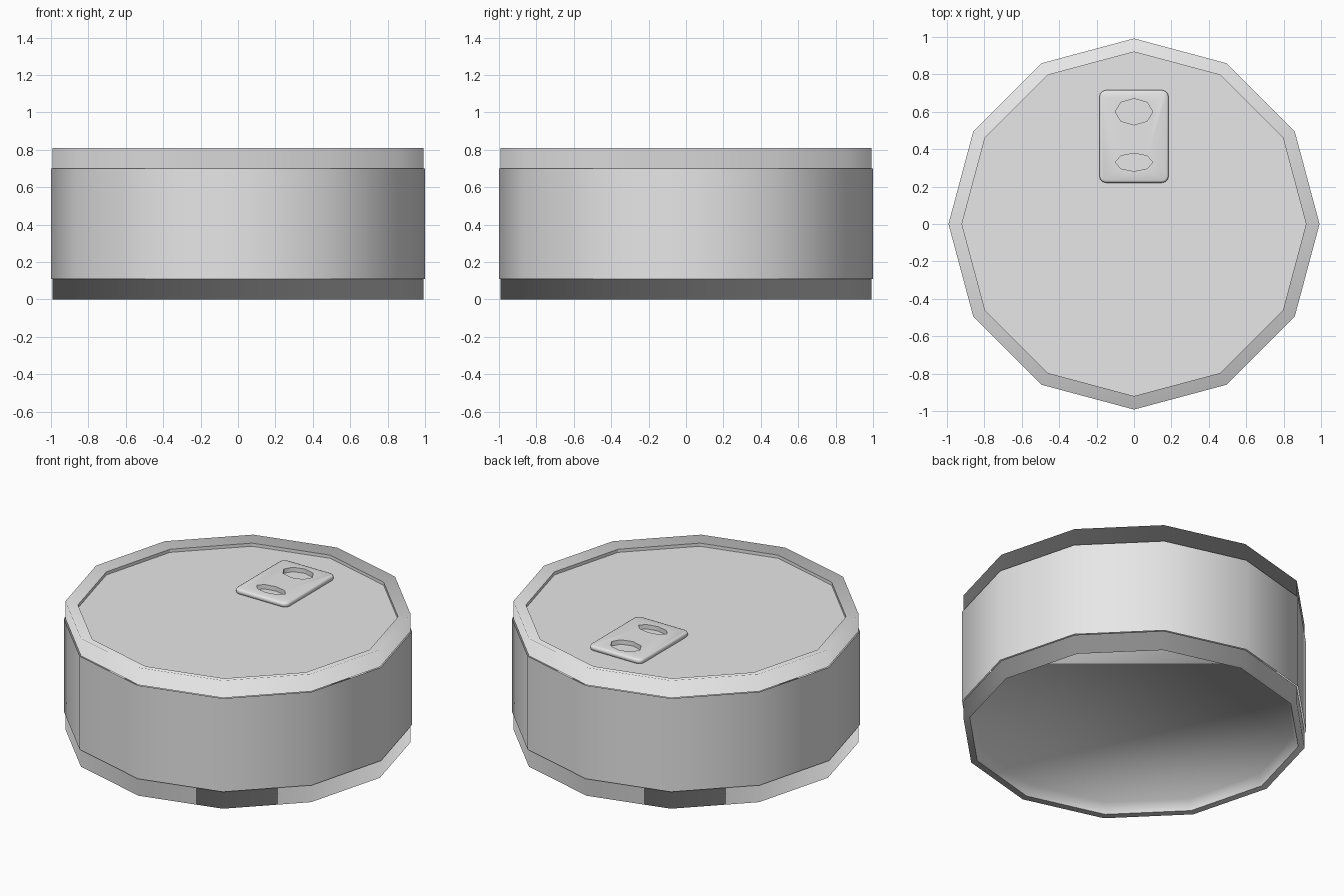
import bpy, bmesh
from math import cos, sin, tau
from mathutils import Vector

if "Cube" in bpy.data.objects:
    bpy.data.objects.remove(bpy.data.objects["Cube"], do_unlink=True)

SIDES = 12

metal = bpy.data.materials.new("light grey metal")
metal.use_nodes = True
metal.diffuse_color = (0.8, 0.8, 0.8, 1)
metal.node_tree.nodes["Principled BSDF"].inputs["Base Color"].default_value = (0.8, 0.8, 0.8, 1)


def finish(name, bm):
    """Turn a bmesh into a named object with the metal material."""
    mesh = bpy.data.meshes.new(name)
    bm.to_mesh(mesh)
    bm.free()
    mesh.materials.append(metal)
    obj = bpy.data.objects.new(name, mesh)
    bpy.context.collection.objects.link(obj)
    return obj


def lathe(name, profile, cap=None, smooth=False, tilt=None):
    """Spin a (radius, height) profile, listed bottom to top for outward faces."""
    bm = bmesh.new()
    rings = [[bm.verts.new((r * cos(tau * i / SIDES), r * sin(tau * i / SIDES), z))
              for i in range(SIDES)] for r, z in profile]
    for low, high in zip(rings, rings[1:]):
        for i in range(SIDES):
            j = (i + 1) % SIDES
            bm.faces.new((low[i], low[j], high[j], high[i]))
    if cap == "top":
        bm.faces.new(rings[-1])
    elif cap == "bottom":
        bm.faces.new(rings[0][::-1])
    for f in bm.faces:
        f.smooth = smooth
    obj = finish(name, bm)
    if tilt is not None:
        # rounded look: normals lean outwards and up or down
        obj.data.normals_split_custom_set_from_vertices(
            [Vector((v.co.x, v.co.y, tilt)).normalized() for v in obj.data.vertices])
    return obj


# Can wall and its end pieces
lathe("can_body", [(1, 0.11), (1, 0.7)], smooth=True)
lathe("top_rim", [(0.992, 0.7), (0.992, 0.81), (0.92, 0.79)], smooth=True, tilt=2.3)
lathe("recessed_lid", [(0.92, 0.79), (0.92, 0.77)], cap="top")
lathe("bottom_rim", [(0.955, 0.005), (0.992, 0), (0.992, 0.11)], smooth=True, tilt=-2)
lathe("recessed_bottom", [(0.93, 0.07), (0.955, 0.005)], cap="bottom", smooth=True)

# Pull tab: rounded plate
bm = bmesh.new()
bmesh.ops.create_cube(bm, size=1)
bmesh.ops.scale(bm, vec=(0.37, 0.495, 0.032), verts=bm.verts)
bmesh.ops.translate(bm, vec=(0, 0.468, 0.782), verts=bm.verts)
upright = [e for e in bm.edges if abs(e.verts[0].co.z - e.verts[1].co.z) > 0.01]
bmesh.ops.bevel(bm, geom=upright, offset=0.035, segments=3, profile=0.5, affect='EDGES')
outline = [e for e in bm.edges if abs(e.verts[0].co.z - e.verts[1].co.z) < 0.001]
bmesh.ops.bevel(bm, geom=outline, offset=0.012, segments=2, profile=0.5, affect='EDGES')
tab = finish("pull_tab", bm)

# Two eight-sided holes through the tab
for name, y, ry in (("finger_hole", 0.6, 0.07), ("rivet_hole", 0.33, 0.048)):
    bm = bmesh.new()
    bmesh.ops.create_cone(bm, cap_ends=True, segments=8, radius1=1, radius2=1, depth=0.2)
    bmesh.ops.scale(bm, vec=(0.1, ry, 1), verts=bm.verts)
    bmesh.ops.translate(bm, vec=(0, y, 0.78), verts=bm.verts)
    cutter = finish(name + "_cutter", bm)
    cutter.hide_render = True
    cut = tab.modifiers.new(name, 'BOOLEAN')
    cut.operation = 'DIFFERENCE'
    cut.solver = 'EXACT'
    cut.object = cutter
    bpy.context.view_layer.objects.active = tab
    bpy.ops.object.modifier_apply(modifier=cut.name)
    bpy.data.objects.remove(cutter, do_unlink=True)

bpy.ops.object.select_all(action='DESELECT')
tab.select_set(True)
bpy.context.view_layer.objects.active = tab
bpy.ops.object.shade_smooth_by_angle(angle=0.8)
